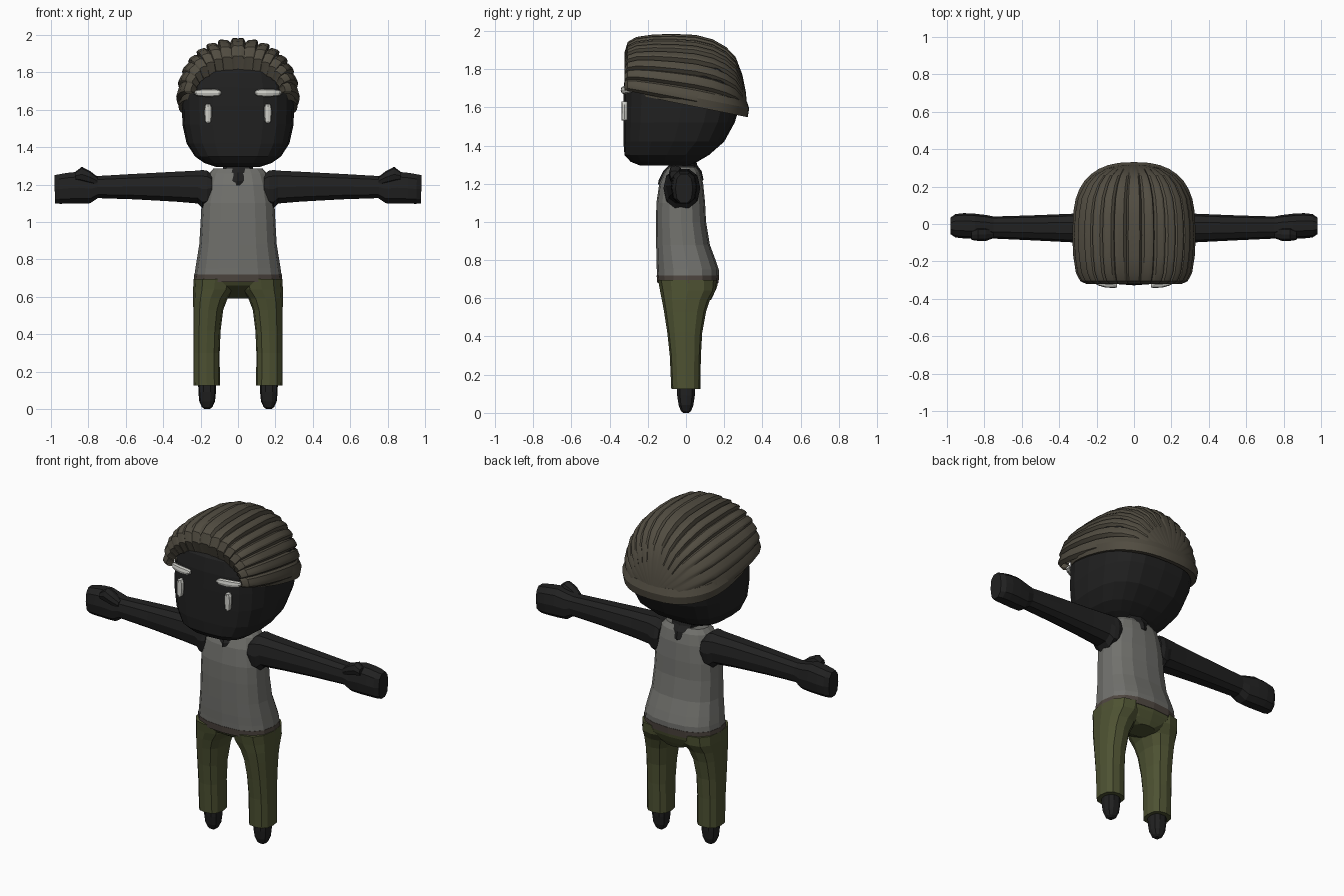
import bpy, bmesh, math
from mathutils import Vector


def material(name, rgb):
    m = bpy.data.materials.new(name)
    m.diffuse_color = (*rgb, 1)
    return m


SKIN = material("charcoal skin", (0.015, 0.015, 0.015))
SHIRT = material("grey shirt", (0.165, 0.165, 0.152))
PANTS = material("olive cloth", (0.075, 0.084, 0.032))
BELT = material("brown belt", (0.075, 0.06, 0.05))
HAIR = material("brown hair", (0.083, 0.073, 0.053))
WHITE = material("off white", (0.62, 0.62, 0.58))


def loft(name, rings, mat, mirror=False, closed=True, caps=True):
    """Skin a list of point rings into one mesh object."""
    bm = bmesh.new()
    vs = [[bm.verts.new(p) for p in r] for r in rings]
    n = len(rings[0])
    for a, b in zip(vs, vs[1:]):
        for i in range(n if closed else n - 1):
            j = (i + 1) % n
            bm.faces.new((a[i], a[j], b[j], b[i]))
    if caps:
        bm.faces.new(vs[0])
        bm.faces.new(vs[-1])
    bmesh.ops.recalc_face_normals(bm, faces=bm.faces)
    me = bpy.data.meshes.new(name)
    bm.to_mesh(me)
    bm.free()
    me.materials.append(mat)
    ob = bpy.data.objects.new(name, me)
    bpy.context.collection.objects.link(ob)
    if mirror:
        ob.modifiers.new("mirror", 'MIRROR')
    return ob


def sp(v, n):
    return math.copysign(abs(v) ** (2 / n), v)


def unit_ring(seg, n):
    """Superellipse points, with a half step so flat sides face the axes."""
    for i in range(seg):
        a = 2 * math.pi * i / seg
        yield sp(math.cos(a), n), sp(math.sin(a), n)


def zring(z, hw, yf, yb, cx=0, seg=16, n=2.5):
    cy, hy = (yf + yb) / 2, (yb - yf) / 2
    return [(cx + hw * u, cy + hy * v, z) for u, v in unit_ring(seg, n)]


def xring(x, z0, z1, y0, y1, shear=0, seg=10, n=2.5):
    cz, hz, cy, hy = (z0 + z1) / 2, (z1 - z0) / 2, (y0 + y1) / 2, (y1 - y0) / 2
    return [(x + shear * hz * v, cy + hy * u, cz + hz * v) for u, v in unit_ring(seg, n)]


# Head: flat face, tapering jaw at the back
loft("head", [zring(*r, seg=20, n=2.9) for r in (
    (1.295, .12, -.24, .02), (1.315, .18, -.29, .06), (1.35, .23, -.322, .12),
    (1.42, .275, -.328, .20), (1.52, .297, -.328, .255), (1.62, .30, -.328, .285),
    (1.72, .298, -.325, .28), (1.80, .275, -.312, .25), (1.87, .2, -.25, .18))], SKIN)

# Neck with the skin showing in the neckline
loft("neck", [zring(*r, seg=8, n=2.6) for r in (
    (1.195, .045, -.147, .06), (1.22, .08, -.143, .092), (1.265, .085, -.12, .082),
    (1.295, .08, -.09, .06), (1.33, .10, -.07, .05))], SKIN)

# Torso and belt
loft("tank_top", [zring(*r) for r in (
    (.715, .233, -.152, .172), (.75, .228, -.153, .172), (.80, .22, -.155, .155),
    (.88, .207, -.156, .125), (1.0, .2, -.157, .105), (1.1, .195, -.155, .1),
    (1.2, .175, -.14, .09), (1.26, .155, -.115, .075), (1.287, .13, -.09, .055))], SHIRT)
loft("belt", [zring(*r) for r in (
    (.68, .238, -.15, .17), (.72, .234, -.154, .174))], BELT)

# Trousers: seat and two legs
loft("trouser_seat", [zring(*r) for r in (
    (.695, .237, -.15, .17), (.66, .232, -.13, .163), (.62, .16, -.06, .145),
    (.59, .07, .0, .13))], PANTS)
loft("trouser_leg", [zring(z, hw, yf, yb, cx, seg=12) for z, hw, yf, yb, cx in (
    (.695, .115, -.146, .16, .122), (.64, .112, -.136, .155, .128), (.59, .092, -.126, .125, .148),
    (.53, .08, -.115, .105, .159), (.42, .073, -.098, .085, .166), (.3, .07, -.085, .078, .168),
    (.125, .07, -.077, .075, .167))], PANTS, mirror=True)

# Feet
loft("foot", [zring(z, hw, -hy, hy, .165, seg=10) for z, hw, hy in (
    (.14, .048, .05), (.09, .047, .048), (.04, .042, .04), (.01, .028, .028),
    (.0, .014, .014))], SKIN, mirror=True)

# Arms and mitten hands
loft("arm", [xring(*r) for r in (
    (.14, 1.11, 1.255, -.115, .07), (.165, 1.075, 1.278, -.118, .075),
    (.19, 1.068, 1.282, -.113, .07), (.215, 1.095, 1.278, -.105, .065),
    (.33, 1.105, 1.272, -.098, .055), (.55, 1.118, 1.26, -.087, .046),
    (.75, 1.125, 1.248, -.078, .04), (.79, 1.097, 1.258, -.078, .048),
    (.85, 1.094, 1.272, -.08, .055), (.91, 1.094, 1.266, -.077, .058, .012),
    (.955, 1.094, 1.258, -.072, .053, .02), (.98, 1.096, 1.253, -.055, .035, .021))],
    SKIN, mirror=True)
loft("thumb", [xring(*r, seg=8) for r in (
    (.75, 1.195, 1.24, -.075, -.03), (.79, 1.205, 1.272, -.09, -.02),
    (.835, 1.215, 1.295, -.09, -.02), (.87, 1.225, 1.268, -.085, -.035))],
    SKIN, mirror=True)

# Eyes: upright capsules on the face
loft("eye", [zring(z, hw, -.338, -.305, .16, seg=8, n=2.4) for z, hw in (
    (1.53, .010), (1.54, .018), (1.58, .021), (1.615, .02), (1.63, .012))],
    WHITE, mirror=True)

# Brows: bars wrapped round the face
loft("brow", [xring(x, 1.69 - h, 1.69 + h, y - .014, y + .02, seg=8) for x, y, h in (
    (.09, -.325, .008), (.105, -.328, .018), (.15, -.326, .022),
    (.19, -.315, .02), (.22, -.3, .016), (.235, -.285, .007))], WHITE, mirror=True)

# Hair: arches swept from the hairline to a gathering point at the back,
# with a stepped ridge for every strand
STRANDS, SUB = 15, 6
STATIONS = (  # y, half width, top height
    (-.295, .225, 1.81), (-.322, .25, 1.885), (-.305, .285, 1.94), (-.26, .308, 1.965),
    (-.17, .322, 1.978), (-.06, .327, 1.98), (.05, .322, 1.975), (.14, .305, 1.952),
    (.21, .27, 1.912), (.26, .225, 1.86), (.295, .165, 1.77), (.313, .09, 1.68),
    (.32, .03, 1.61))


def hair_base(y):
    return 1.625 - (y + .0) * .2


def hair_arch(k, y, w, h):
    base = hair_base(y)
    pts, n = [], STRANDS * SUB
    amp = .075 if 0 < k < 10 else .04
    for i in range(n + 1):
        t = i / n
        a = math.pi * t
        f = (t if t < .5 else 1 - t) * STRANDS % 1       # mirrored sawtooth
        ridge = min(f / .2, 1) - .55 * max(0, (f - .2) / .8)
        s = 1 + amp * (ridge - .75)
        pts.append((w * s * sp(math.cos(a), 2.25), y,
                    base + (h - base) * s * abs(sp(math.sin(a), 2.25))))
    return pts


hair = loft("swept_hair", [hair_arch(k, *s) for k, s in enumerate(STATIONS)],
            HAIR, closed=False, caps=False)

# Hair band along the sides and nape
band = []
for i in range(29):
    a = math.radians(-52 + 284 * i / 28)
    u, v = sp(math.cos(a), 2.5), sp(math.sin(a), 2.5)
    y = .325 * v
    z = hair_base(y)
    band.append([(r * u, y * r / .32, z + dz) for r, dz in (
        (.285, -.005), (.318, -.012), (.326, .035), (.312, .075), (.285, .075))])
hair_band = loft("hair_band", band, HAIR)

for ob in (hair, hair_band):
    bpy.ops.object.select_all(action='DESELECT')
    ob.select_set(True)
    bpy.context.view_layer.objects.active = ob
    bpy.ops.object.shade_smooth_by_angle(angle=math.radians(25))
